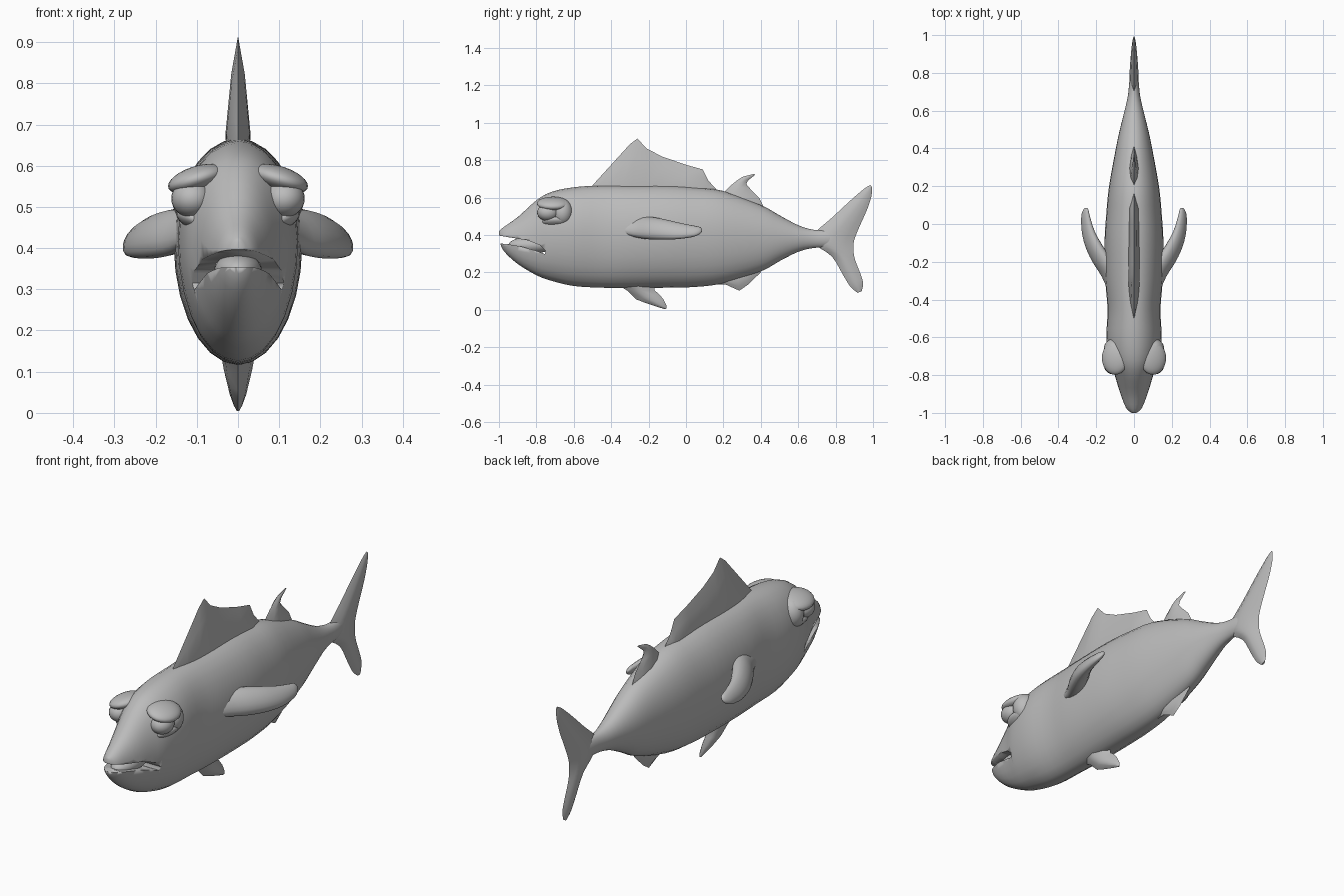
import bpy, bmesh, math
from mathutils import Vector

if "Cube" in bpy.data.objects:
    bpy.data.objects.remove(bpy.data.objects["Cube"])

grey = bpy.data.materials.new("plain_grey")
grey.diffuse_color = (0.5, 0.5, 0.5, 1)
grey.use_nodes = True
grey.node_tree.nodes["Principled BSDF"].inputs["Base Color"].default_value = grey.diffuse_color


def finish(name, bm, angle=50):
    bmesh.ops.recalc_face_normals(bm, faces=bm.faces)
    me = bpy.data.meshes.new(name)
    bm.to_mesh(me)
    bm.free()
    me.materials.append(grey)
    ob = bpy.data.objects.new(name, me)
    bpy.context.collection.objects.link(ob)
    bpy.ops.object.select_all(action='DESELECT')
    ob.select_set(True)
    bpy.context.view_layer.objects.active = ob
    bpy.ops.object.shade_smooth_by_angle(angle=math.radians(angle))
    return ob


def skin(rings):
    """Join closed rings of points into a capped tube."""
    bm = bmesh.new()
    vr = [[bm.verts.new(p) for p in r] for r in rings]
    n = len(vr[0])
    for a, b in zip(vr, vr[1:]):
        for i in range(n):
            j = (i + 1) % n
            bm.faces.new((a[i], a[j], b[j], b[i]))
    bm.faces.new(vr[0])
    bm.faces.new(vr[-1])
    return bm


def smooth_rows(rows, steps):
    """Catmull-Rom through rows of numbers."""
    out = []
    for i in range(len(rows) - 1):
        q = [rows[max(0, min(len(rows) - 1, i + k))] for k in (-1, 0, 1, 2)]
        for s in range(steps):
            t = s / steps
            out.append([b + 0.5 * t * (c - a + t * (2*a - 5*b + 4*c - d + t * (3*(b - c) + d - a)))
                        for a, b, c, d in zip(*q)])
    return out + [list(rows[-1])]


def fin(name, rows):
    """Lens-section fin; rows are (y0, z0, y1, z1, half thickness)."""
    rings = []
    for y0, z0, y1, z1, t in rows:
        def p(f, x):
            return (x, y0 + (y1 - y0) * f, z0 + (z1 - z0) * f)
        rings.append([p(0, 0), p(.25, t * .8), p(.5, t), p(.8, t * .55), p(1, 0),
                      p(.8, -t * .55), p(.5, -t), p(.25, -t * .8)])
    return finish(name, skin(rings), 60)


def ellipsoid(name, c, r, tilt=0):
    bm = bmesh.new()
    bmesh.ops.create_uvsphere(bm, u_segments=24, v_segments=14, radius=1)
    for v in bm.verts:
        x, y, z = v.co.x * r[0], v.co.y * r[1], v.co.z * r[2]
        v.co = Vector((x + c[0], y + c[1], z + c[2] + tilt * x))
    return finish(name, bm)


# Body: (y, bottom, top, half width, height of widest point)
body_rows = [
    (-1.0, .375, .42, .012, .395), (-.975, .315, .442, .042, .385),
    (-.9, .245, .495, .072, .37), (-.8, .185, .585, .102, .39),
    (-.72, .155, .63, .13, .42), (-.6, .127, .655, .146, .42),
    (-.45, .118, .665, .14, .41), (-.3, .116, .665, .152, .41),
    (-.1, .118, .665, .156, .41), (.05, .122, .655, .147, .41),
    (.2, .142, .635, .132, .41), (.4, .205, .56, .096, .4),
    (.5, .26, .505, .075, .39), (.6, .31, .452, .05, .385),
    (.68, .33, .428, .032, .38), (.76, .335, .425, .024, .38),
    (.86, .35, .42, .008, .385)]
N = 28
rings = []
for y, zb, zt, w, zm in smooth_rows(body_rows, 3):
    ring = []
    for i in range(N):
        a = 2 * math.pi * i / N
        s = math.sin(a)
        ring.append((w * math.cos(a), y, zm + s * ((zt - zm) if s > 0 else (zm - zb))))
    rings.append(ring)
body = finish("body", skin(rings))

# Mouth slot cut through the front of the head
slot = [(-1.02, .40), (-.95, .388), (-.85, .372), (-.78, .345), (-.75, .315),
        (-.755, .298), (-.8, .315), (-.88, .338), (-.96, .352), (-1.02, .355)]
cutter = finish("mouth_cutter", skin([[(x, y, z) for y, z in slot] for x in (-.3, .3)]))
cutter.hide_render = True
mod = body.modifiers.new("mouth", 'BOOLEAN')
mod.operation = 'DIFFERENCE'
mod.solver = 'EXACT'
mod.object = cutter
bpy.context.view_layer.objects.active = body
bpy.ops.object.modifier_apply(modifier="mouth")
bpy.data.objects.remove(cutter)
ellipsoid("mouth_lining", (0, -.83, .345), (.058, .12, .045))

# Eyes, brows, lower lids and side fins
side_fin = [(-.38, .115, .44, .01, .02), (-.28, .13, .44, .035, .05),
            (-.2, .165, .437, .05, .06), (-.12, .21, .43, .042, .055),
            (-.04, .242, .422, .03, .044), (.04, .256, .42, .02, .03),
            (.075, .255, .424, .012, .018), (.086, .254, .425, .003, .005)]
for s, side in ((1, "right"), (-1, "left")):
    ellipsoid("eye_" + side, (s * .112, -.738, .52), (.05, .058, .046))
    ellipsoid("brow_" + side, (s * .1, -.71, .568), (.07, .088, .032), -s * .25)
    ellipsoid("lower_lid_" + side, (s * .098, -.69, .468), (.052, .08, .028), s * .3)
    ellipsoid("socket_" + side, (s * .1, -.66, .52), (.06, .055, .07))
    rings = []
    for y, x, z, rx, rz in smooth_rows(side_fin, 3):
        ring = []
        for i in range(16):
            a = 2 * math.pi * i / 16
            dz = rz * math.sin(a)
            ring.append((s * (x + rx * math.cos(a) - .4 * dz), y, z + dz))
        rings.append(ring)
    finish("side_fin_" + side, skin(rings))

# Fins along the midline
fin("front_back_fin", [
    (-.5, .60, -.5, .665, .005), (-.44, .52, -.4, .775, .02), (-.36, .47, -.3, .885, .028),
    (-.3, .45, -.26, .915, .03), (-.22, .47, -.21, .862, .03), (-.13, .5, -.13, .82, .028),
    (0, .53, 0, .775, .026), (.08, .53, .09, .75, .024), (.11, .54, .12, .69, .018),
    (.16, .56, .17, .635, .008)])
fin("rear_back_fin", [
    (.16, .56, .44, .5, .03), (.2, .625, .39, .6, .022), (.24, .665, .345, .645, .016),
    (.275, .693, .322, .672, .012), (.305, .712, .33, .69, .008), (.365, .727, .37, .722, .002)])
fin("belly_fin", [
    (.14, .2, .16, .135, .01), (.2, .2, .21, .136, .02), (.27, .22, .285, .102, .02),
    (.31, .24, .33, .133, .016), (.36, .27, .4, .2, .01)])
fin("lower_front_fin", [
    (-.36, .13, -.16, .14, .04), (-.31, .1, -.17, .105, .034), (-.265, .055, -.145, .085, .026),
    (-.21, .034, -.12, .055, .02), (-.14, .011, -.105, .024, .01), (-.115, .004, -.105, .006, .003)])
fin("tail_fin", smooth_rows([
    (.985, .667, .995, .655, .003), (.95, .645, .992, .61, .008), (.88, .585, .968, .535, .014),
    (.78, .492, .93, .45, .02), (.69, .41, .9, .375, .024), (.69, .35, .895, .325, .024),
    (.78, .285, .903, .27, .02), (.84, .185, .93, .2, .016), (.88, .122, .947, .145, .012),
    (.918, .09, .94, .1, .004)], 3))
